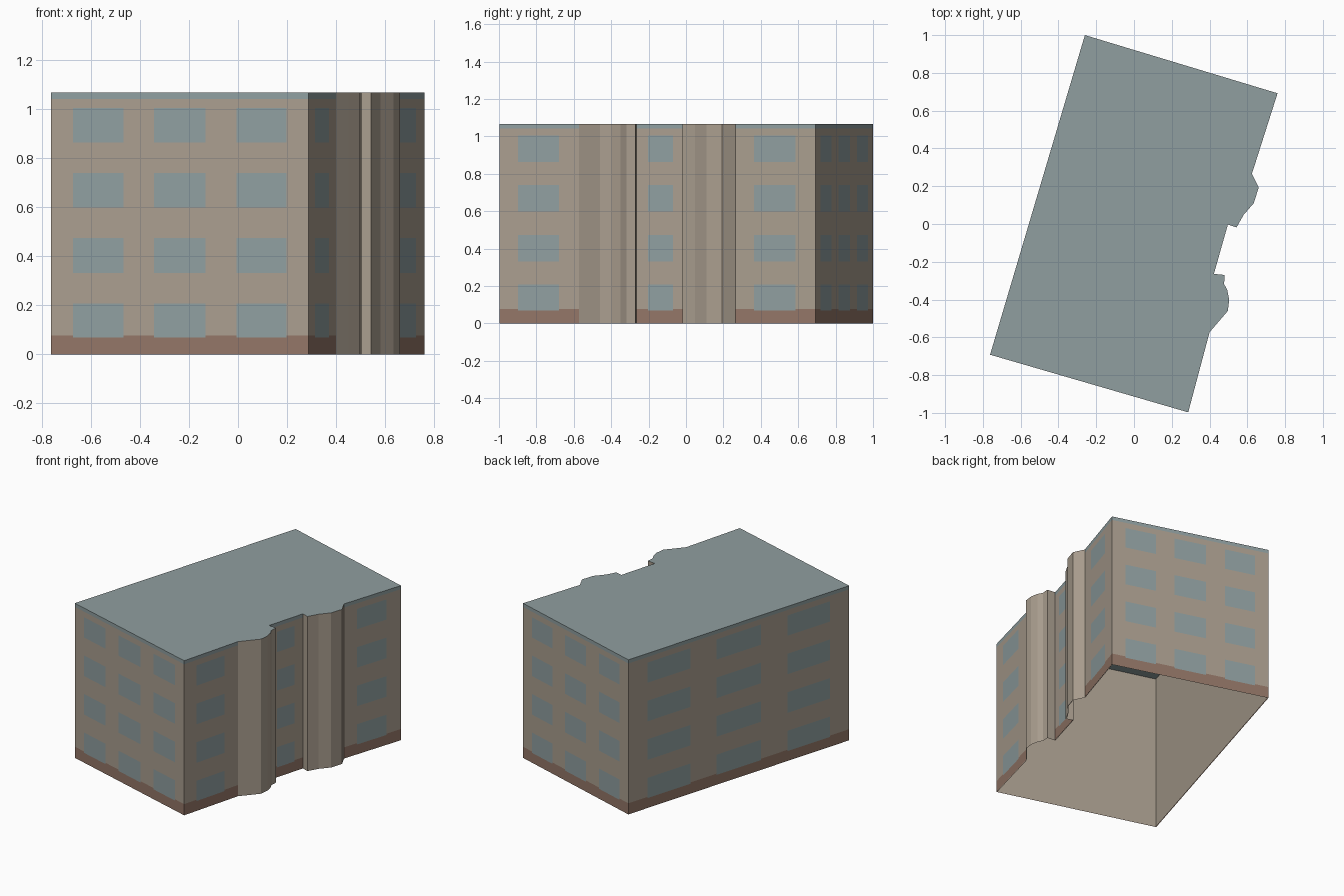
import bpy
from mathutils import Vector

cube = bpy.data.objects.get("Cube")
if cube:
    bpy.data.objects.remove(cube)

HEIGHT = 1.067
PLINTH_TOP = 0.077
FASCIA = 1.042
WINDOW_ROWS = [(0.068, 0.208), (0.332, 0.474), (0.598, 0.74), (0.864, 1.004)]
WIDE_COLUMNS = [(0.086, 0.282), (0.4, 0.6), (0.72, 0.914)]
SINGLE_COLUMN = [(0.23, 0.75)]


def material(name, rgb):
    linear = [((c / 255 + 0.055) / 1.055) ** 2.4 for c in rgb] + [1.0]
    mat = bpy.data.materials.new(name)
    mat.use_nodes = True
    mat.diffuse_color = linear
    mat.node_tree.nodes["Principled BSDF"].inputs["Base Color"].default_value = linear
    return mat


render_beige = material("beige render", (170, 158, 143))
slate = material("slate blue grey", (144, 159, 160))
brick = material("brown brick", (147, 118, 103))


def make_object(name, verts, faces, mats, indices=None):
    mesh = bpy.data.meshes.new(name)
    mesh.from_pydata(verts, [], faces)
    for mat in mats:
        mesh.materials.append(mat)
    if indices:
        for poly, index in zip(mesh.polygons, indices):
            poly.material_index = index
    obj = bpy.data.objects.new(name, mesh)
    bpy.context.collection.objects.link(obj)
    return obj


def inside(value, spans):
    return any(lo < value < hi for lo, hi in spans)


def windowed_wall(name, start, end, columns):
    """Flat wall cut into a grid; windows, plinth and fascia are its cells."""
    ts = sorted({0, 1, *(t for span in columns for t in span)})
    zs = sorted({0, PLINTH_TOP, FASCIA, HEIGHT, *(z for span in WINDOW_ROWS for z in span)})
    verts = [(*start.lerp(end, t), z) for z in zs for t in ts]
    faces, indices = [], []
    n = len(ts)
    for r in range(len(zs) - 1):
        for c in range(n - 1):
            a = r * n + c
            faces.append((a, a + 1, a + n + 1, a + n))
            z, t = (zs[r] + zs[r + 1]) / 2, (ts[c] + ts[c + 1]) / 2
            if z > FASCIA or (inside(z, WINDOW_ROWS) and inside(t, columns)):
                indices.append(1)
            else:
                indices.append(2 if z < PLINTH_TOP else 0)
    make_object(name, verts, faces, [render_beige, slate, brick], indices)


def strip(name, points, closed=False, flip=False):
    """Plain vertical surface along a plan path."""
    n = len(points)
    verts = [(*p, z) for z in (0, HEIGHT - 0.001 * flip) for p in points]
    faces = []
    for i in range(n if closed else n - 1):
        j = (i + 1) % n
        face = (i, j, n + j, n + i)
        faces.append(face[::-1] if flip else face)
    make_object(name, verts, faces, [render_beige])


def inset(points, depth):
    """Mitred inward offset of a counterclockwise plan."""
    result = []
    for i, p in enumerate(points):
        d1 = (p - points[i - 1]).normalized()
        d2 = (points[(i + 1) % len(points)] - p).normalized()
        n1, n2 = Vector((-d1.y, d1.x)), Vector((-d2.y, d2.x))
        result.append(p + (n1 + n2) * depth / (1 + n1.dot(n2)))
    return result


# Plan corners and the two irregular bays on the long side
front_right, front_left, back_left, back_right = [
    Vector(p) for p in ((-0.762, -0.692), (0.287, -0.997), (0.76, 0.692), (-0.26, 1.0))]
front_bay = [Vector(p) for p in (
    (0.4, -0.573), (0.45, -0.515), (0.497, -0.46), (0.504, -0.4), (0.494, -0.35),
    (0.477, -0.318), (0.48, -0.27), (0.423, -0.264))]
back_bay = [Vector(p) for p in (
    (0.497, -0.003), (0.543, -0.018), (0.58, 0.048), (0.634, 0.11),
    (0.66, 0.193), (0.624, 0.265))]
plan = [front_right, front_left, *front_bay, *back_bay, back_left, back_right]

# Outer walls
windowed_wall("front_wall", front_right, front_left, WIDE_COLUMNS)
windowed_wall("left_wall_front", front_left, front_bay[0], SINGLE_COLUMN)
windowed_wall("left_wall_middle", front_bay[-1], back_bay[0], SINGLE_COLUMN)
windowed_wall("left_wall_back", back_bay[-1], back_left, SINGLE_COLUMN)
windowed_wall("back_wall", back_left, back_right, WIDE_COLUMNS)
windowed_wall("right_wall", back_right, front_right, WIDE_COLUMNS)
strip("front_bay", front_bay)
strip("back_bay", back_bay)

# Plain inner faces, open at the bottom, and the flat roof
strip("wall_lining", inset(plan, 0.004), closed=True, flip=True)
make_object("roof", [(*p, HEIGHT) for p in plan], [tuple(range(len(plan)))], [slate])
